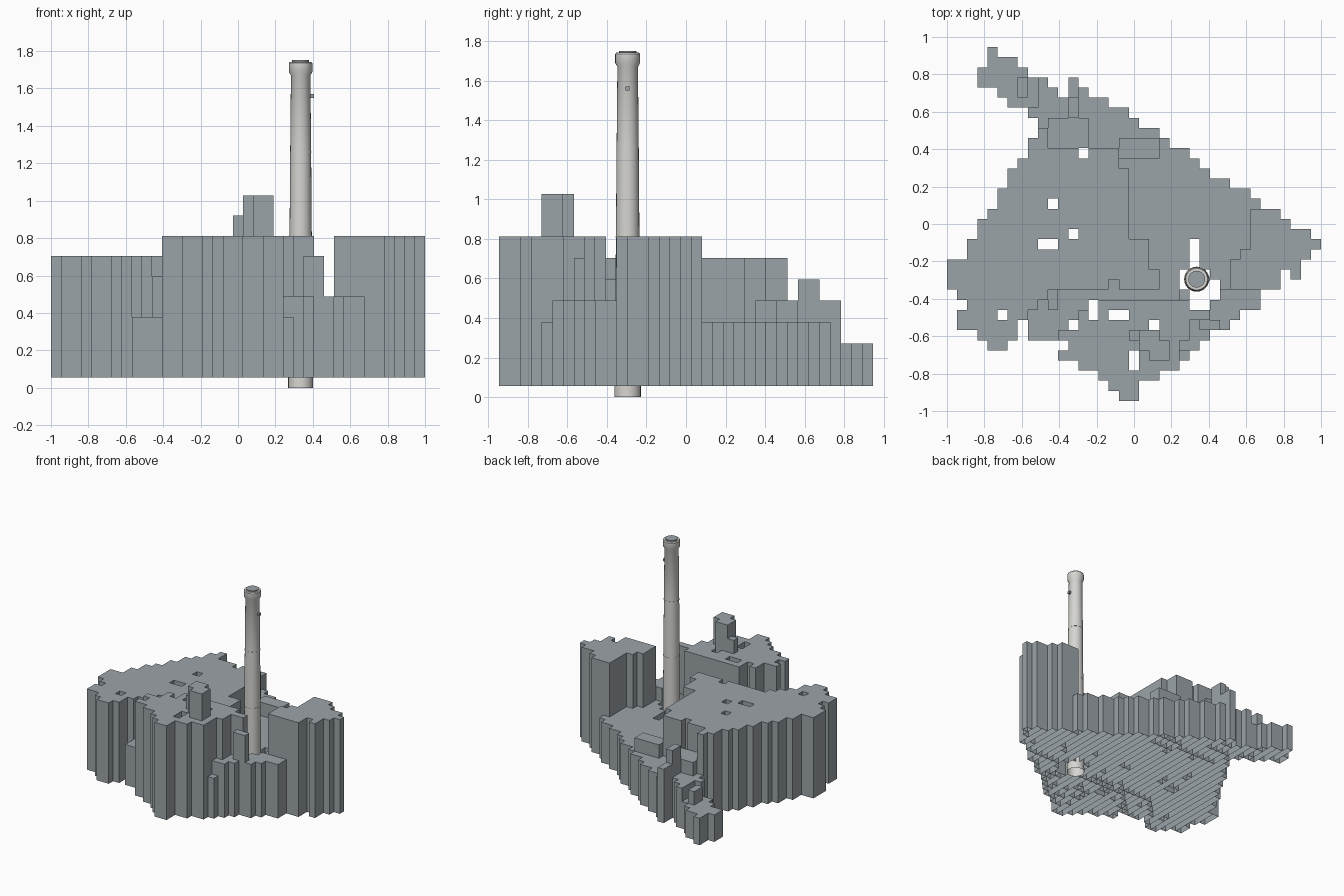
import bpy, bmesh, math

if "Cube" in bpy.data.objects:
    bpy.data.objects.remove(bpy.data.objects["Cube"])

S = 2 / 37            # plan cell size
BASE = 0.055          # underside of the blocks
STEP = 2 * S          # height of one storey


def material(name, rgb):
    m = bpy.data.materials.new(name)
    m.diffuse_color = (*rgb, 1)
    m.use_nodes = True
    m.node_tree.nodes["Principled BSDF"].inputs["Base Color"].default_value = m.diffuse_color
    return m


slate = material("slate_grey", (0.33, 0.37, 0.395))
concrete = material("pale_concrete", (0.67, 0.665, 0.64))


def add_object(name, bm, mat):
    me = bpy.data.meshes.new(name)
    bm.to_mesh(me)
    bm.free()
    me.materials.append(mat)
    ob = bpy.data.objects.new(name, me)
    bpy.context.collection.objects.link(ob)
    return ob


# Plan outline: first and last column of each row, from back to front
starts = [4, 4, 3, 3, 5, 6, 8, 9, 9, 8, 8, 7, 6, 6, 5, 5, 4, 3, 3, 2, 2, 0,
          0, 0, 1, 2, 1, 1, 3, 4, 11, 13, 15, 16, 17]
ends = [5, 7, 8, 13, 14, 16, 18, 19, 21, 22, 24, 25, 26, 28, 30, 31, 33, 34,
        36, 37, 36, 35, 35, 33, 31, 31, 29, 28, 26, 25, 24, 23, 21, 19, 19]

# Courtyards and gaps: column from, row from, column to, row to
gaps = [(10, 3, 12, 4), (11, 4, 12, 5), (13, 10, 14, 11), (10, 15, 11, 16),
        (12, 18, 13, 19), (9, 19, 11, 20), (5, 26, 6, 27), (20, 27, 21, 28),
        (18, 30, 19, 32), (24, 19, 25, 22), (23, 22, 26, 24), (26, 23, 27, 25),
        (24, 24, 26, 26), (33, 22, 34, 23), (14, 25, 15, 27),
        (16, 26, 18, 27), (12, 27, 13, 28), (7, 27, 8, 30), (6, 29, 12, 30)]


def rect(a, b, c, d):
    return [(a, b), (c, b), (c, d), (a, d)]


LOW = 3               # storeys of the low back wing, the default

# Height zones painted in order: (storeys, plan polygon in cells)
zones = [
    (2, rect(0, 0, 9, 6)),                                    # tail
    (3, rect(7, 3, 8, 5)),
    (4, rect(10, 7, 14, 10)),                                 # back blocks
    (4, rect(12, 3, 13, 7)),
    (5, rect(12, 5, 13, 7)),
    (4, rect(17, 9, 21, 11)),
    (6, [(-1, 30), (-1, 8), (10, 8), (10, 10), (17, 10), (18, 14), (18, 22),
         (16, 24), (12, 24), (8, 26), (7, 30)]),              # left block
    (5, rect(10, 24, 11, 26)),
    (6, rect(18, 19, 20, 22)),                                # middle ridge
    (6, rect(17, 22, 21, 24)),
    (4, rect(23, 24, 32, 30)),                                # front terrace
    (7, [(30, 16), (38, 16), (38, 24), (28, 24), (28, 21),
         (30, 20)]),                                          # right block
    (7, [(11, 35), (11, 29), (15, 25), (24, 25), (25, 27), (24, 28),
         (23, 30), (23, 32), (20, 35)]),                      # front block
    (7, rect(25, 26, 26, 27)),
    (6, rect(25, 27, 27, 28)),
    (8, rect(18, 28, 19, 29)),                                # roof tower
    (9, rect(19, 28, 21, 30)),
    (9, rect(20, 29, 22, 31)),
]


def inside(x, y, poly):
    hit = False
    for (x1, y1), (x2, y2) in zip(poly, poly[1:] + poly[:1]):
        if (y1 > y) != (y2 > y) and x < x1 + (y - y1) * (x2 - x1) / (y2 - y1):
            hit = not hit
    return hit


def storeys(c, r):
    if not (0 <= r < 35 and starts[r] <= c < ends[r]):
        return 0
    if any(a <= c < p and b <= r < q for a, b, p, q in gaps):
        return 0
    found = [h for h, poly in zones if inside(c + 0.5, r + 0.5, poly)]
    return found[-1] if found else LOW


# Stepped blocks: strips of equal height running front to back, open below
bm = bmesh.new()
for c in range(37):
    r = 0
    while r < 35:
        h, r0 = storeys(c, r), r
        while r < 35 and storeys(c, r) == h:
            r += 1
        if not h:
            continue
        x0, x1 = -1 + c * S, -1 + (c + 1) * S
        y0, y1 = (17.5 - r) * S, (17.5 - r0) * S
        plan = [(x0, y0), (x1, y0), (x1, y1), (x0, y1)]
        lo = [bm.verts.new((x, y, BASE)) for x, y in plan]
        hi = [bm.verts.new((x, y, BASE + h * STEP)) for x, y in plan]
        bm.faces.new(hi)
        for i in range(4):
            j = (i + 1) % 4
            bm.faces.new((lo[i], lo[j], hi[j], hi[i]))
add_object("stepped_blocks", bm, slate)

# Chimney: turned profile (radius, height), open at the foot
CX, CY, N = 0.335, -0.295, 24
profile = [(0.067, 0), (0.0595, 0.81), (0.056, 1.26), (0.052, 1.67),
           (0.063, 1.69), (0.063, 1.735), (0.058, 1.742), (0.045, 1.742)]
bm = bmesh.new()
rings = [[bm.verts.new((CX + rad * math.cos(2 * math.pi * i / N),
                        CY + rad * math.sin(2 * math.pi * i / N), z))
          for i in range(N)] for rad, z in profile]
for a, b in zip(rings, rings[1:]):
    for i in range(N):
        j = (i + 1) % N
        bm.faces.new((a[i], a[j], b[j], b[i]))
chimney = add_object("chimney", bm, concrete)
bpy.context.view_layer.objects.active = chimney
chimney.select_set(True)
bpy.ops.object.shade_smooth_by_angle(angle=math.radians(30))


def disc(name, rad, depth, z, mat):
    bpy.ops.mesh.primitive_cylinder_add(vertices=N, radius=rad, depth=depth,
                                        location=(CX, CY, z))
    bpy.context.object.name = name
    bpy.context.object.data.materials.append(mat)


# Flue cap, and thin bands around the shaft
disc("flue_cap", 0.045, 0.012, 1.745, slate)
disc("lower_band", 0.061, 0.006, 0.81, concrete)
disc("upper_band", 0.0575, 0.006, 1.26, concrete)

# Small lamp box on the right of the shaft
bpy.ops.mesh.primitive_cube_add(size=0.02, location=(CX + 0.06, CY, 1.56))
lamp = bpy.context.object
lamp.name = "lamp_box"
lamp.data.materials.append(slate)
